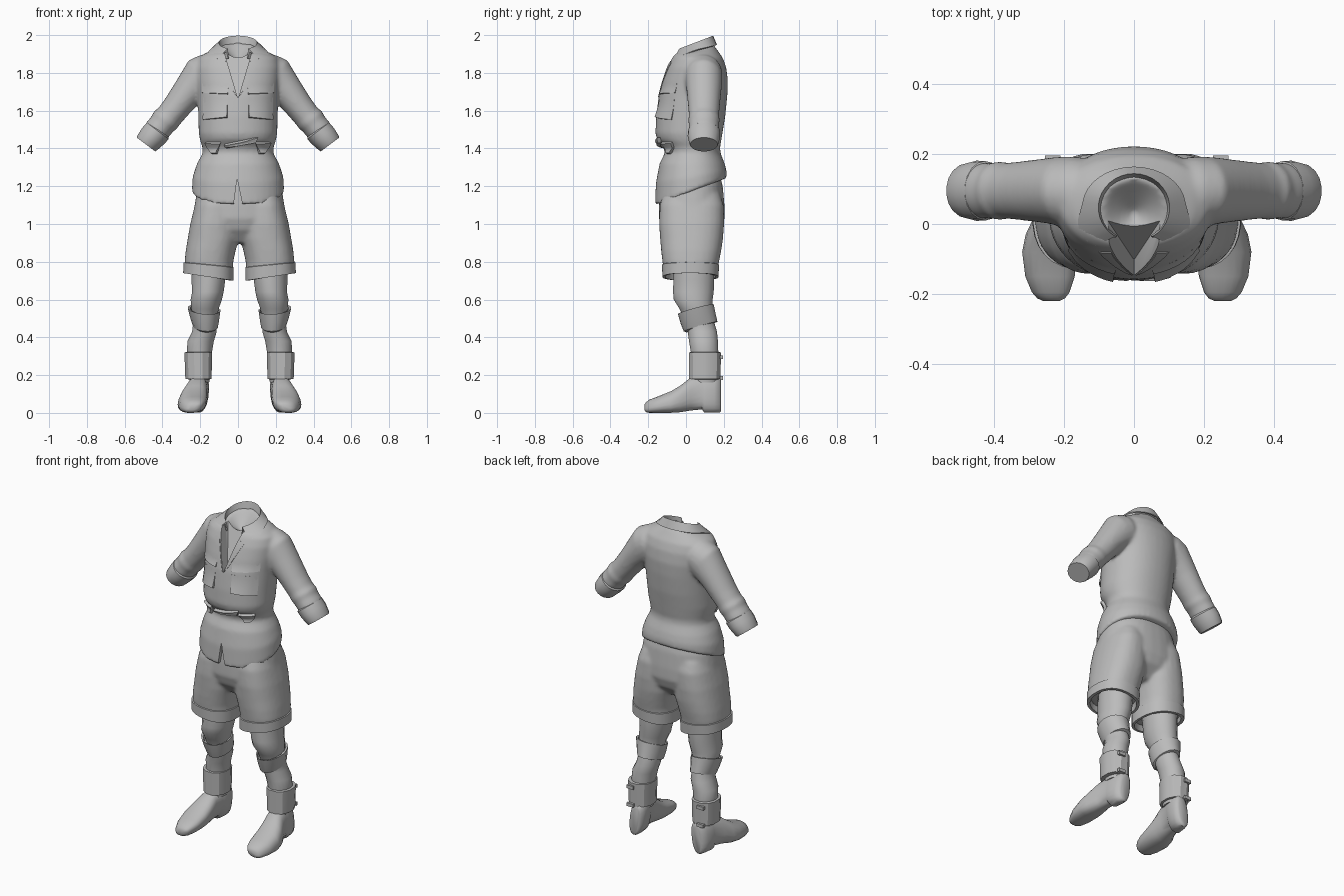
import bpy, bmesh
from math import sin, cos, pi, radians
from mathutils import Vector
from mathutils.bvhtree import BVHTree

cube = bpy.data.objects.get("Cube")
if cube:
    bpy.data.objects.remove(cube)

grey = bpy.data.materials.new("plain_grey")
grey.use_nodes = True
COLOUR = (0.5, 0.5, 0.5, 1)
grey.diffuse_color = COLOUR
grey.node_tree.nodes["Principled BSDF"].inputs["Base Color"].default_value = COLOUR


def shade(me, angle):
    for p in me.polygons:
        p.use_smooth = True
    me.set_sharp_from_angle(angle=radians(angle))


def finish(name, bm, angle=40, mirror=False, shift=0):
    bmesh.ops.recalc_face_normals(bm, faces=bm.faces)
    me = bpy.data.meshes.new(name)
    bm.to_mesh(me)
    bm.free()
    me.materials.append(grey)
    shade(me, angle)
    ob = bpy.data.objects.new(name, me)
    ob.location.x = shift
    bpy.context.collection.objects.link(ob)
    if mirror:
        ob.modifiers.new("mirror", 'MIRROR').use_mirror_merge = False
    return ob


def fuse(ob, smoothing, cutters=()):
    """Melt overlapping volumes into one cloth surface, then cut it."""
    mod = ob.modifiers.new("melt", 'REMESH')
    mod.mode, mod.voxel_size = 'VOXEL', .01
    mod = ob.modifiers.new("soften", 'SMOOTH')
    mod.factor, mod.iterations = .5, smoothing
    for tool in cutters:
        mod = ob.modifiers.new(tool.name, 'BOOLEAN')
        mod.operation, mod.object, mod.solver = 'DIFFERENCE', tool, 'EXACT'
    graph = bpy.context.evaluated_depsgraph_get()
    me = bpy.data.meshes.new_from_object(ob.evaluated_get(graph))
    ob.modifiers.clear()
    ob.data = me
    me.materials.clear()
    me.materials.append(grey)
    shade(me, 50)
    for tool in cutters:
        bpy.data.objects.remove(tool)


def loft(rings, n=24, power=1.0, bm=None):
    """Skin of closed rings, each (centre, first axis, second axis)."""
    bm = bm or bmesh.new()
    rows = []
    for c, u, v in rings:
        row = []
        for i in range(n):
            a = 2 * pi * (i + 0.5) / n
            ca, sa = cos(a), sin(a)
            ca = abs(ca) ** power * (1 if ca > 0 else -1)
            sa = abs(sa) ** power * (1 if sa > 0 else -1)
            row.append(bm.verts.new(Vector(c) + Vector(u) * ca + Vector(v) * sa))
        rows.append(row)
    for a, b in zip(rows, rows[1:]):
        for i in range(n):
            j = (i + 1) % n
            bm.faces.new((a[i], a[j], b[j], b[i]))
    bm.faces.new(rows[0])
    bm.faces.new(rows[-1])
    return bm


def level(z, x0, x1, y0, y1, tilt_x=0, tilt_y=0):
    """Upright ring from its extents, tilted by the given rises."""
    return (((x0 + x1) / 2, (y0 + y1) / 2, z),
            ((x1 - x0) / 2, 0, tilt_x), (0, (y1 - y0) / 2, tilt_y))


def sheet(rows, thickness):
    bm = bmesh.new()
    vs = [[bm.verts.new(p) for p in r] for r in rows]
    for a, b in zip(vs, vs[1:]):
        for i in range(len(a) - 1):
            bm.faces.new((a[i], a[i + 1], b[i + 1], b[i]))
    bmesh.ops.recalc_face_normals(bm, faces=bm.faces)
    bmesh.ops.solidify(bm, geom=bm.faces[:], thickness=thickness)
    return bm


# Shirt body, bloused over the waist, with a funnel at the neck
torso_levels = [
    (1.172, .245, -.165, .217, .072), (1.25, .24, -.159, .215, .03),
    (1.32, .217, -.14, .205, 0), (1.375, .187, -.112, .183, 0),
    (1.405, .188, -.118, .18, 0), (1.44, .2, -.154, .185, -.01),
    (1.48, .208, -.162, .193, 0), (1.57, .21, -.158, .208, 0),
    (1.68, .214, -.144, .219, 0), (1.76, .222, -.124, .222, 0),
    (1.83, .224, -.102, .213, 0), (1.88, .21, -.078, .195, 0),
    (1.905, .172, -.062, .177, 0), (1.922, .125, -.05, .155, .015),
    (1.932, .088, -.042, .13, .03), (1.86, .004, .026, .034, 0)]
torso = loft([level(z, -w, w, f, b, 0, t) for z, w, f, b, t in torso_levels], 40, .93)
surface = BVHTree.FromBMesh(torso)

# Sleeves run along the arm and melt into the shoulders
ACROSS = Vector((.8, 0, .6))


def arm_ring(x, z, r, ry, y=.095):
    return ((x, y, z), ACROSS * r, (0, ry, 0))


loft([((.13, .085, 1.8), (.02, 0, .1), (0, .1, 0)),
      ((.165, .09, 1.795), (.035, 0, .1), (0, .103, 0)),
      ((.2, .093, 1.772), (.062, 0, .095), (0, .1, 0))] +
     [arm_ring(*p) for p in (
         (.236, 1.73, .093, .095), (.275, 1.685, .083, .09), (.325, 1.62, .075, .084),
         (.365, 1.57, .072, .08), (.385, 1.55, .077, .085), (.4, 1.53, .07, .08),
         (.425, 1.5, .071, .081), (.455, 1.465, .062, .072))], 24, 1, torso)
shirt = finish("shirt", torso, 50, True)


def cutter(name, points):
    bm = bmesh.new()
    for p in points:
        bm.verts.new(p)
    bmesh.ops.convex_hull(bm, input=bm.verts)
    return finish(name, bm)


# Open neckline and the split at the front hem
neckline = cutter("neckline_cutter", [(s * x, y, z) for s in (-1, 1) for x, y, z in (
    (.002, -.3, 1.67), (.002, -.1, 1.67), (.088, -.3, 1.96), (.088, .03, 1.96))])
split = cutter("hem_split_cutter", [(x, y, z) for y in (-.3, -.1) for x, z in (
    (-.03, 1.05), (.035, 1.05), (-.005, 1.24))])
fuse(shirt, 8, (neckline, split))


def front_y(x, z):
    return surface.ray_cast(Vector((x, -1, z)), Vector((0, 1, 0)))[0].y


def plate(name, corners, lift, flare=0, n=7):
    """Patch laid on the shirt front: corners are top pair, then bottom pair."""
    a, b, d, c = [Vector(p) for p in corners]
    rows = []
    for j in range(n):
        t = j / (n - 1)
        left, right = a.lerp(c, t), b.lerp(d, t)
        pts = [left.lerp(right, i / (n - 1)) for i in range(n)]
        rows.append([(p.x, front_y(p.x, p.y) - lift - flare * t * t, p.y) for p in pts])
    finish(name, sheet(rows, .008 + flare), 35)


for s, side in ((1, "left"), (-1, "right")):
    plate(side + "_pocket", [(s * .055, 1.67), (s * .185, 1.67),
                             (s * .187, 1.553), (s * .06, 1.567)], 0, .014)
    plate(side + "_pocket_flap", [(s * .05, 1.735), (s * .19, 1.745),
                                  (s * .19, 1.695), (s * .055, 1.69)], 0, .007)
    plate(side + "_lapel", [(s * .066, 1.865), (s * .1, 1.85),
                            (s * .03, 1.71), (s * .004, 1.672)], .003)
    plate(side + "_waist_tuck", [(s * .09, 1.435), (s * .165, 1.435),
                                 (s * .135, 1.37), (s * .11, 1.37)], -.004, .01)
plate("waist_fold", [(-.07, 1.425), (.1, 1.46), (.09, 1.43), (-.06, 1.4)], -.003, .012)

# Turned-down collar, open at the front
rows = [[], [], []]
for i in range(29):
    a = radians(-58 + 296 * i / 28)
    c, s = cos(a), sin(a)
    tip = max(0, -s)
    rows[0].append((.09 * c, .04 + .087 * s, 1.9 + .03 * s))
    rows[1].append((.102 * c, .047 + .097 * s, 1.96 + .037 * s))
    rows[2].append((.148 * c * (1 + .45 * tip), .05 + .114 * s - .02 * tip,
                    1.922 + .026 * s - .03 * tip))
finish("collar", sheet(rows, .007), 45)

# Rolled cuffs
finish("sleeve_cuffs", loft([arm_ring(*p) for p in (
    (.42, 1.5, .066, .076), (.425, 1.493, .074, .085), (.45, 1.465, .073, .086),
    (.48, 1.43, .066, .078), (.487, 1.421, .062, .073))], 18), 35, True)

# Shorts: seat and two legs in one cloth, with turned hems
SHIFT = .008
shorts = loft([level(z, -w, w, f, b) for z, w, f, b in (
    (1.3, .18, -.1, .17), (1.2, .222, -.136, .195), (1.1, .238, -.143, .204),
    (1.03, .25, -.144, .205), (.97, .22, -.125, .185), (.9, .1, -.07, .12))], 32, .85)
loft([level(*p) for p in (
    (1.16, .02, .215, -.12, .18), (1.1, .01, .237, -.139, .2),
    (1.0, .003, .261, -.143, .202), (.92, .004, .275, -.137, .196),
    (.86, .02, .285, -.132, .187), (.8, .033, .291, -.125, .175),
    (.755, .036, .288, -.118, .166, .015))], 28, .85, shorts)
fuse(finish("shorts", shorts, 50, True, SHIFT), 8)
finish("shorts_hems", loft([level(*p) for p in (
    (.787, .04, .284, -.118, .166, .012), (.783, .03, .297, -.128, .176, .013),
    (.72, .03, .299, -.125, .172, .02), (.72, .045, .28, -.11, .155, .02),
    (.76, .05, .275, -.105, .15, .02))], 28, .85), 40, True, SHIFT)

# Legs with knee and calf
finish("legs", loft([level(*p) for p in (
    (.85, .06, .25, -.07, .15), (.7, .075, .255, -.068, .15),
    (.64, .083, .252, -.07, .148), (.6, .092, .26, -.066, .142),
    (.55, .11, .255, -.035, .138), (.48, .12, .245, -.005, .15),
    (.43, .12, .252, .008, .165), (.38, .135, .276, .015, .17),
    (.32, .145, .28, .025, .172), (.16, .16, .265, .03, .17))], 20), 60, True, SHIFT)

# Straps below the knee, higher at the back, flaring open at the top
finish("knee_straps", loft([level(*p) for p in (
    (.525, .115, .25, -.03, .135, .008, .026), (.547, .108, .262, -.036, .14, .008, .026),
    (.549, .1, .275, -.044, .148, .008, .026), (.5, .107, .262, -.03, .158, .008, .026),
    (.458, .114, .247, -.014, .168, .004, .026), (.452, .128, .234, .002, .155, .004, .026))],
    16), 35, True, SHIFT)

# Broad ankle bands with buckles
finish("ankle_bands", loft([level(*p) for p in (
    (.322, .15, .28, .025, .175), (.32, .142, .294, .012, .188),
    (.18, .146, .289, .014, .185), (.178, .155, .275, .03, .175))], 12, .9), 25, True, SHIFT)
bm = bmesh.new()
for z in (.295, .185):
    geom = bmesh.ops.create_cube(bm, size=1)["verts"]
    bmesh.ops.scale(bm, verts=geom, vec=(.045, .016, .02))
    bmesh.ops.translate(bm, verts=geom, vec=(.24, .188, z))
finish("ankle_buckles", bm, 30, True, SHIFT)

# Shoes with a raised arch and a heel, uppers leaning inward
shoe = [(-.22, .245, .02, .014, .045), (-.212, .245, .038, .004, .056),
        (-.195, .246, .052, 0, .07), (-.15, .248, .069, 0, .087),
        (-.08, .249, .077, 0, .115), (-.03, .244, .072, .003, .145),
        (.025, .232, .058, .012, .188), (.085, .222, .05, .018, .2),
        (.097, .22, .053, 0, .2), (.15, .214, .051, 0, .2),
        (.178, .212, .04, 0, .19), (.186, .212, .025, .01, .17)]
finish("shoes", loft([((x, y, (a + b) / 2), (w, 0, 0), (-.01, 0, (b - a) / 2))
                      for y, x, w, a, b in shoe], 20, .8), 50, True, SHIFT)
